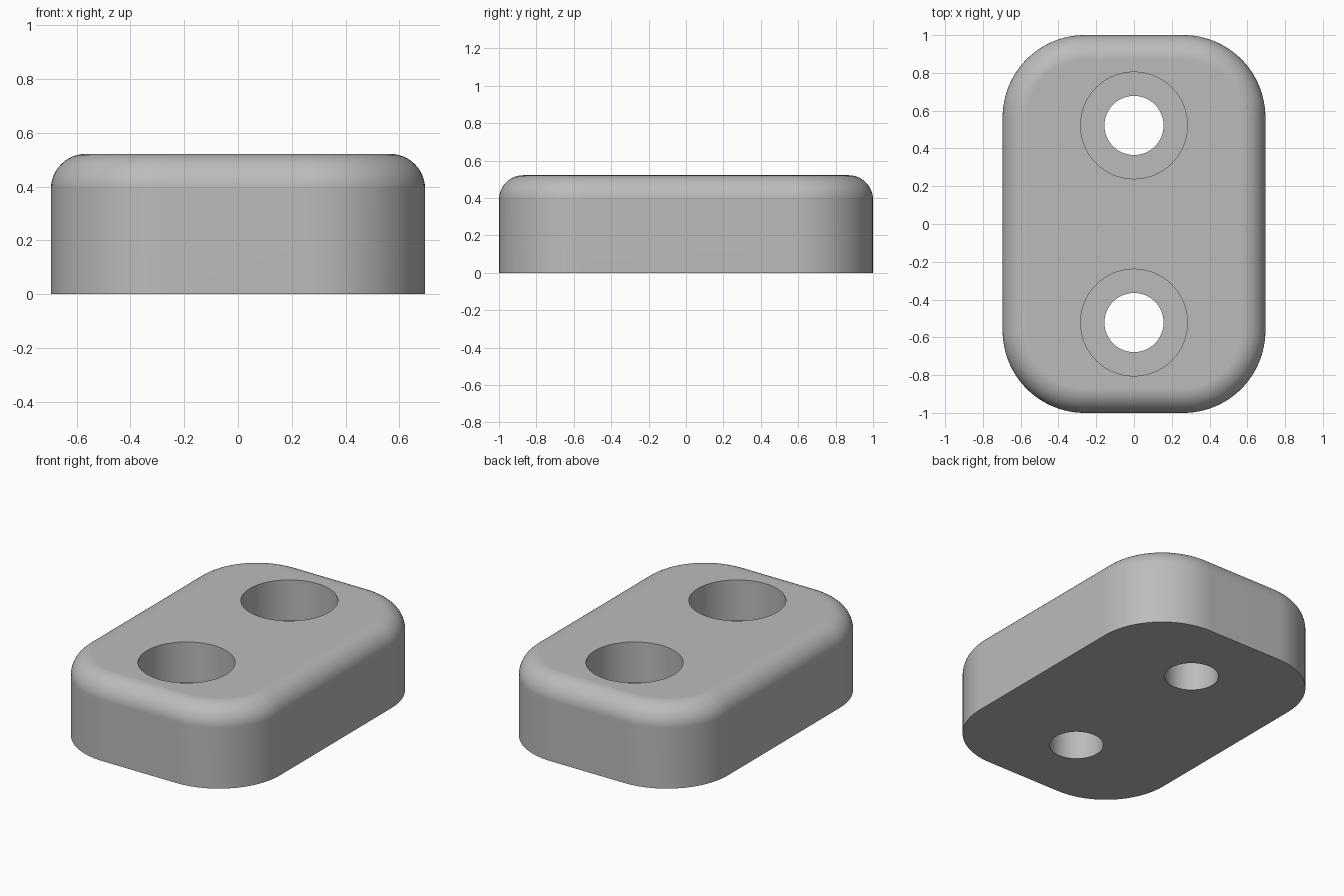
import bpy
import bmesh
from math import cos, sin, pi, radians

UNIT = 2 / 23                       # one design unit of the block
HALF_X, HALF_Y, HEIGHT = 8 * UNIT, 11.5 * UNIT, 6 * UNIT
CORNER, FILLET = 5 * UNIT, 1.5 * UNIT
HOLE_Y, HOLE_R, BORE_R = 6 * UNIT, 1.8 * UNIT, 3.25 * UNIT
BORE_FLOOR = HEIGHT / 2
CORNER_STEPS, FILLET_STEPS = 24, 12

cube = bpy.data.objects.get("Cube")
if cube:
    bpy.data.objects.remove(cube, do_unlink=True)

# Plain grey finish
grey = bpy.data.materials.new("plain grey")
grey.use_nodes = True
colour = (0.5, 0.5, 0.5, 1)
grey.diffuse_color = colour
grey.node_tree.nodes["Principled BSDF"].inputs["Base Color"].default_value = colour


def make_object(name, bm):
    bmesh.ops.recalc_face_normals(bm, faces=bm.faces)
    mesh = bpy.data.meshes.new(name)
    bm.to_mesh(mesh)
    bm.free()
    mesh.materials.append(grey)
    obj = bpy.data.objects.new(name, mesh)
    bpy.context.collection.objects.link(obj)
    return obj


def rounded_outline(inset):
    """Rounded rectangle pulled inward by the inset."""
    points = []
    radius = CORNER - inset
    for quarter, (sx, sy) in enumerate([(1, 1), (-1, 1), (-1, -1), (1, -1)]):
        for i in range(CORNER_STEPS + 1):
            a = (quarter + i / CORNER_STEPS) * pi / 2
            points.append((sx * (HALF_X - CORNER) + radius * cos(a),
                           sy * (HALF_Y - CORNER) + radius * sin(a)))
    return points


def loft(rings):
    """Closed solid through rings of (outline, height)."""
    bm = bmesh.new()
    loops = [[bm.verts.new((x, y, z)) for x, y in ring] for ring, z in rings]
    for low, high in zip(loops, loops[1:]):
        for i in range(len(low)):
            bm.faces.new((low[i - 1], low[i], high[i], high[i - 1]))
    bm.faces.new(loops[0][::-1])
    bm.faces.new(loops[-1])
    return bm


def circle(radius, y, steps=96):
    return [(radius * cos(2 * pi * i / steps), y + radius * sin(2 * pi * i / steps))
            for i in range(steps)]


# Block with rounded corners and a filleted top edge
rings = [(rounded_outline(0), 0)]
for i in range(FILLET_STEPS + 1):
    a = i / FILLET_STEPS * pi / 2
    rings.append((rounded_outline(FILLET * (1 - cos(a))),
                  HEIGHT - FILLET * (1 - sin(a))))
block = make_object("mounting_block", loft(rings))

# Stepped cutters for the two counterbored screw holes
cutters = []
for label, y in (("front", -HOLE_Y), ("back", HOLE_Y)):
    narrow, wide = circle(HOLE_R, y), circle(BORE_R, y)
    cutter = make_object(label + "_hole_cutter", loft([
        (narrow, -0.1), (narrow, BORE_FLOOR),
        (wide, BORE_FLOOR), (wide, HEIGHT + 0.1)]))
    cutter.hide_render = True
    cut = block.modifiers.new(label + " hole", "BOOLEAN")
    cut.operation = "DIFFERENCE"
    cut.solver = "EXACT"
    cut.object = cutter
    cutters.append(cutter)

# Apply the cuts, then shade smooth with crisp hole rims
bpy.ops.object.select_all(action="DESELECT")
block.select_set(True)
bpy.context.view_layer.objects.active = block
for modifier in list(block.modifiers):
    bpy.ops.object.modifier_apply(modifier=modifier.name)
for cutter in cutters:
    bpy.data.objects.remove(cutter, do_unlink=True)
bpy.ops.object.shade_smooth_by_angle(angle=radians(35))
weighted = block.modifiers.new("flat face normals", "WEIGHTED_NORMAL")
weighted.keep_sharp = True
